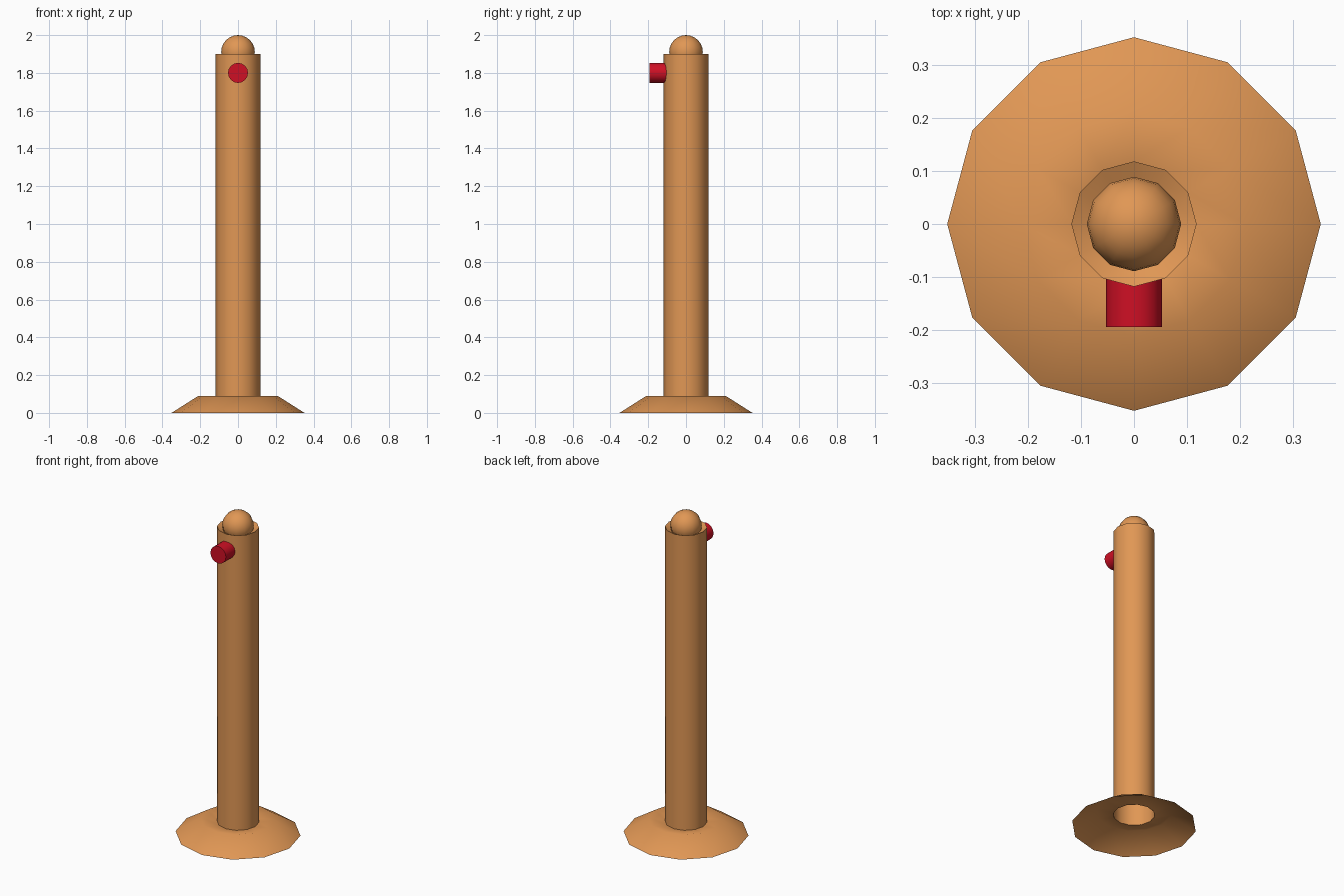
import bpy, math

if "Cube" in bpy.data.objects:
    bpy.data.objects.remove(bpy.data.objects["Cube"], do_unlink=True)

SIDES = 12


def material(name, color):
    mat = bpy.data.materials.new(name)
    mat.use_nodes = True
    mat.diffuse_color = color
    mat.node_tree.nodes["Principled BSDF"].inputs["Base Color"].default_value = color
    return mat


def finish(obj, mat, angle):
    obj.data.materials.append(mat)
    bpy.ops.object.select_all(action='DESELECT')
    obj.select_set(True)
    bpy.context.view_layer.objects.active = obj
    bpy.ops.object.shade_smooth_by_angle(angle=math.radians(angle))


def lathe(name, profile, mat, angle):
    """Revolve an open (radius, z) profile, listed bottom to top."""
    verts, faces = [], []
    for r, z in profile:
        for i in range(SIDES):
            a = math.tau * i / SIDES
            verts.append((r * math.cos(a), r * math.sin(a), z))
    for k in range(len(profile) - 1):
        for i in range(SIDES):
            j = (i + 1) % SIDES
            lo, hi = k * SIDES, (k + 1) * SIDES
            faces.append((lo + i, lo + j, hi + j, hi + i))
    mesh = bpy.data.meshes.new(name)
    mesh.from_pydata(verts, [], faces)
    obj = bpy.data.objects.new(name, mesh)
    bpy.context.collection.objects.link(obj)
    finish(obj, mat, angle)


wood = material("warm orange brown", (0.75, 0.31, 0.09, 1))
red = material("deep red", (0.62, 0.005, 0.018, 1))

# Open flared foot, dipping slightly towards the pole
lathe("base", [(0.352, 0), (0.21, 0.09), (0.117, 0.073)], wood, 60)

# Hollow pole with a shallow inward-sloping rim
lathe("pole", [(0.118, 0.073), (0.118, 1.9), (0.086, 1.885)], wood, 40)

# Ball seated in the top of the pole
bpy.ops.mesh.primitive_uv_sphere_add(segments=SIDES, ring_count=12, radius=0.089,
                                     location=(0, 0, 1.911))
ball = bpy.context.object
ball.name = "top_ball"
finish(ball, wood, 60)

# Button on the front
bpy.ops.mesh.primitive_cylinder_add(vertices=16, radius=0.053, depth=0.1,
                                    location=(0, -0.144, 1.8),
                                    rotation=(math.pi / 2, 0, 0))
button = bpy.context.object
button.name = "front_button"
finish(button, red, 40)
